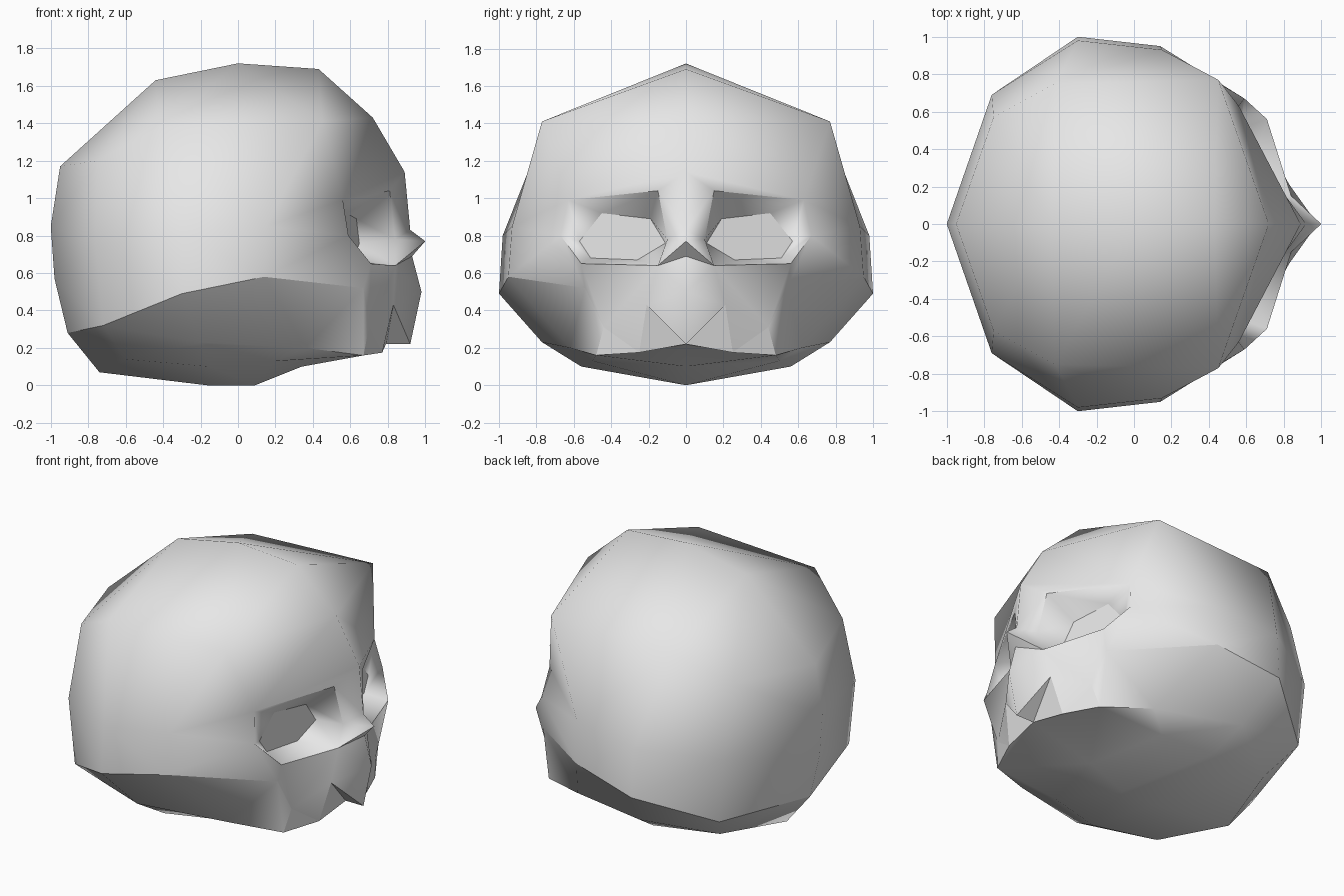
import bpy, bmesh
from mathutils import Vector as V

cube = bpy.data.objects.get("Cube")
if cube:
    bpy.data.objects.remove(cube, do_unlink=True)

bone = bpy.data.materials.new("bone_grey")
bone.use_nodes = True
colour = (0.8, 0.8, 0.8, 1)
bone.diffuse_color = colour
bone.node_tree.nodes["Principled BSDF"].inputs["Base Color"].default_value = colour

bm = bmesh.new()
made = {}


def vert(point):
    """One shared vertex per position."""
    key = tuple(point)
    if key not in made:
        made[key] = bm.verts.new(key)
    return made[key]


def face(*points):
    return bm.faces.new([vert(p) for p in points])


def bridge(a, b):
    """Triangulate between two rows, always taking the shorter diagonal."""
    i = j = 0
    while i < len(a) - 1 or j < len(b) - 1:
        step_a = (V(a[i + 1]) - V(b[j])).length if i < len(a) - 1 else 99
        step_b = (V(a[i]) - V(b[j + 1])).length if j < len(b) - 1 else 99
        if step_a < step_b:
            corners, i = (a[i], a[i + 1], b[j]), i + 1
        else:
            corners, j = (a[i], b[j + 1], b[j]), j + 1
        if len(set(corners)) == 3:
            face(*corners)


def crease(*points):
    """Keep the edges along a row sharp."""
    for p, q in zip(points, points[1:]):
        edge = bm.edges.get((vert(p), vert(q)))
        if edge:
            edge.smooth = False


# Landmarks of the +y half (the face looks along +x)
brow_mid, brow_in, brow_out = (.89, 0, 1.14), (.81, .15, 1.04), (.56, .63, .99)
cheek_out, cheek_low = (.59, .67, .8), (.71, .56, .65)
bridge_mid, bridge_side = (.92, 0, .83), (.84, .1, .78)
nose_tip, nose_base, nose_low = (1, 0, .77), (.93, 0, .69), (.84, .15, .64)
lip, cheek_corner = (.98, 0, .5), (.67, .54, .52)
mid_tooth, gap_1, side_tooth = (.92, 0, .22), (.83, .21, .43), (.77, .25, .175)
gap_2, jaw_tooth, palate = (.7, .44, .31), (.67, .48, .16), (.79, 0, .22)
back_low, back_base = (-.91, 0, .28), (-.74, 0, .07)
back_top, back_mid = (-.95, 0, 1.17), (-1, 0, .85)

# Cranium: rows from the crown down to the crease, front to back
crown = [brow_mid, (.72, 0, 1.43), (.43, 0, 1.69), (0, 0, 1.72), (-.44, 0, 1.63), back_top]
temple = [brow_out, (.45, .77, 1.41), (-.42, .75, 1.38), (-.75, .57, 1.2), back_top]
side = [cheek_out, (.15, .93, .85), (-.3, .98, .8), (-.76, .69, .75), back_mid]
nape = [cheek_low, cheek_out] + side[1:]
rim = [cheek_corner, (.14, .95, .58), (-.3, 1, .49), (-.72, .68, .32), back_low]
bridge(crown, temple)
bridge(temple, side)
bridge(nape[:-1], rim[:-1])
face(side[-2], back_mid, (-.98, 0, .57))
face(side[-2], (-.98, 0, .57), rim[-2])
face(rim[-2], (-.98, 0, .57), back_low)

# Underside
jaw = [jaw_tooth, (.36, .62, .2), (-.2, .77, .23), (-.6, .5, .14), back_base]
floor = [jaw_tooth, (.2, .5, .13), (-.15, .56, .1), (-.6, .5, .14), back_base]
keel = [palate, (.34, 0, .1), (.09, 0, 0), (-.16, 0, 0), back_base]
bridge(rim, jaw)
bridge(jaw, floor)
bridge([palate, side_tooth] + floor, keel)

# Eye socket: rim loop joined to a recessed six-sided plate
socket = [brow_in, brow_out, cheek_out, cheek_low, nose_low, bridge_side]
outline = [(.19, .89), (.45, .92), (.57, .77), (.51, .68), (.26, .67), (.11, .76)]
plate = [(.67 - .2 * y, y, z) for y, z in outline]
for k in range(6):
    n = (k + 1) % 6
    face(socket[k], socket[n], plate[n], plate[k])
face(*plate)

# Brow and nose
face(brow_mid, brow_in, brow_out)
face(brow_mid, bridge_mid, brow_in)
face(bridge_mid, bridge_side, brow_in)
face(bridge_mid, nose_tip, bridge_side)
face(nose_tip, nose_low, bridge_side)
face(nose_tip, nose_base, nose_low)

# Muzzle and upper teeth
face(nose_base, lip, nose_low)
face(lip, gap_1, nose_low)
face(nose_low, gap_1, gap_2)
face(nose_low, gap_2, cheek_low)
face(cheek_low, gap_2, cheek_corner)
face(lip, mid_tooth, gap_1)
face(gap_1, side_tooth, gap_2)

# Recesses between the teeth
face(gap_1, mid_tooth, palate)
face(gap_1, palate, side_tooth)
face(gap_2, side_tooth, jaw_tooth)
face(gap_2, jaw_tooth, cheek_corner)

# Sharp borders
crease(*rim)
crease(*plate, plate[0])
crease(brow_out, brow_in, bridge_side)
crease(nose_tip, nose_low, nose_base)
crease(cheek_corner, gap_2, side_tooth, gap_1, mid_tooth, palate, side_tooth, jaw_tooth, gap_2)
crease(*jaw[:2])

bmesh.ops.recalc_face_normals(bm, faces=bm.faces[:])
mesh = bpy.data.meshes.new("skull")
bm.to_mesh(mesh)
bm.free()
mesh.materials.append(bone)
skull = bpy.data.objects.new("skull", mesh)
bpy.context.collection.objects.link(skull)
for other in bpy.context.selected_objects:
    other.select_set(False)
skull.select_set(True)
bpy.context.view_layer.objects.active = skull
bpy.ops.object.shade_smooth_by_angle(angle=1.1)

# Other half
mirror = skull.modifiers.new("mirror", "MIRROR")
mirror.use_axis = (False, True, False)
mirror.use_clip = True
